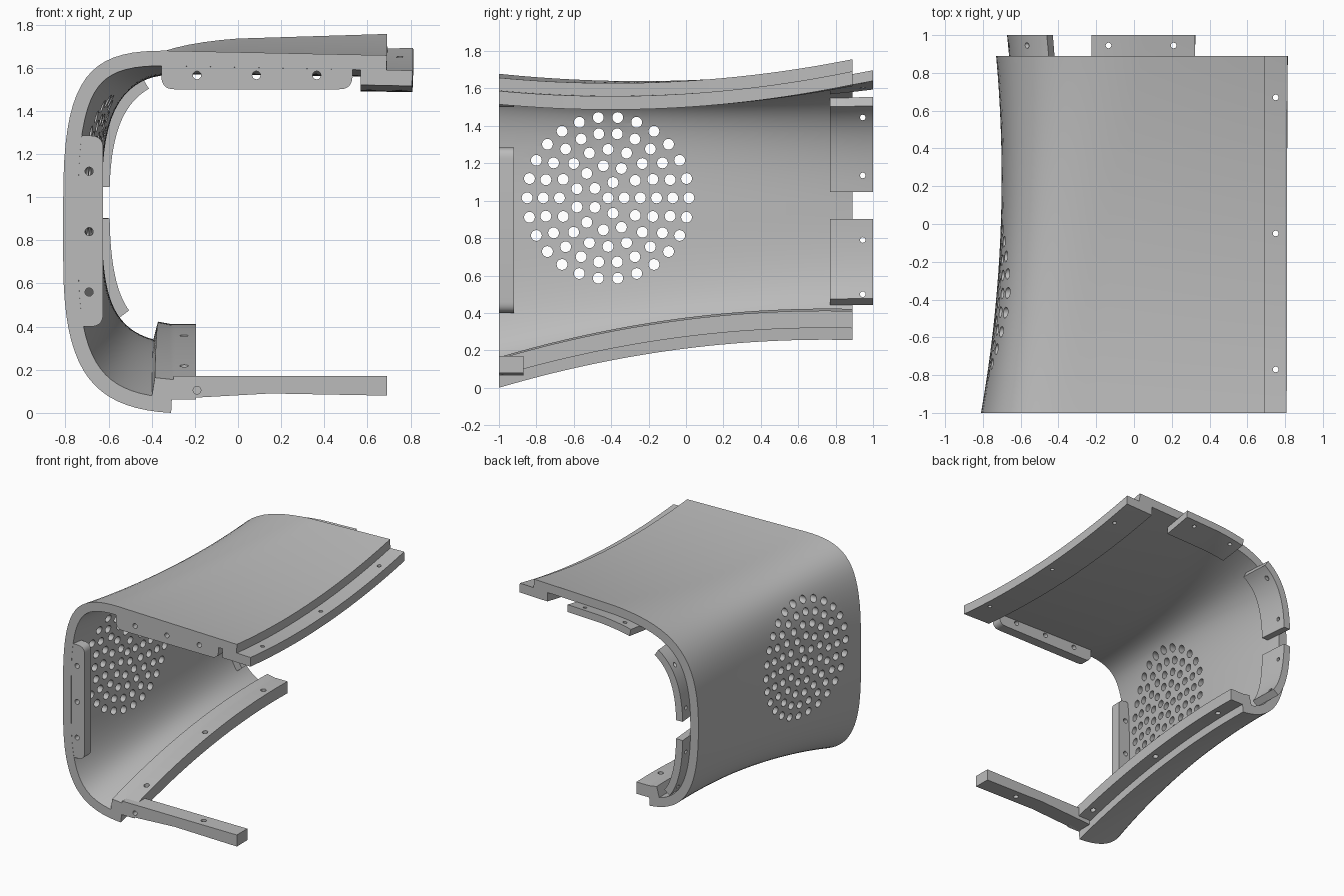
import bpy, bmesh, math
from mathutils import Vector, Matrix

cube = bpy.data.objects.get("Cube")
if cube:
    bpy.data.objects.remove(cube, do_unlink=True)

grey = bpy.data.materials.new("plain_grey")
grey.use_nodes = True
grey.diffuse_color = (0.5, 0.5, 0.5, 1)
grey.node_tree.nodes["Principled BSDF"].inputs["Base Color"].default_value = (0.5, 0.5, 0.5, 1)

# Control points (x, z) of the C-shaped outline at three stations along y:
# top edge, top corner curve, bottom corner curve, bottom edge
STATIONS = (-1.0, 0.0, 0.89)
OUTLINES = [
    [(.81, 1.655), (-.3, 1.678), (-.68, 1.69), (-.81, 1.58), (-.81, 1.0),
     (-.81, .7), (-.81, .2), (-.68, .02), (-.31, 0), (-.195, 0)],
    [(.81, 1.64), (-.15, 1.643), (-.58, 1.655), (-.705, 1.53), (-.705, 1.0),
     (-.705, .85), (-.705, .4), (-.62, .23), (-.31, .21), (-.195, .21)],
    [(.81, 1.76), (0, 1.735), (-.5, 1.70), (-.73, 1.55), (-.73, 1.0),
     (-.73, .95), (-.73, .5), (-.62, .28), (-.31, .255), (-.195, .255)],
]


def outline(y):
    a, b, c = STATIONS
    w = ((y - b) * (y - c) / ((a - b) * (a - c)),
         (y - a) * (y - c) / ((b - a) * (b - c)),
         (y - a) * (y - b) / ((c - a) * (c - b)))
    return [sum((Vector(p) * k for p, k in zip(pts, w)), Vector((0, 0)))
            for pts in zip(*OUTLINES)]


def at(c, u):
    # u: 0-1 top, 1-2 top corner, 2-3 side wall, 3-4 bottom corner, 4-5 bottom
    seg = min(int(u), 4)
    t = u - seg
    s = 1 - t
    if seg in (1, 3):
        p = c[1:5] if seg == 1 else c[5:9]
        return p[0] * s**3 + p[1] * 3 * s * s * t + p[2] * 3 * s * t * t + p[3] * t**3
    p = {0: c[0:2], 2: c[4:6], 4: c[8:10]}[seg]
    return p[0] * s + p[1] * t


def offset_point(c, u, d):
    t = (at(c, min(u + .01, 5)) - at(c, max(u - .01, 0))).normalized()
    return at(c, u) + Vector((-t.y, t.x)) * d


def locate(c, axis, value, lo, hi):
    rising = at(c, hi)[axis] > at(c, lo)[axis]
    for _ in range(30):
        mid = (lo + hi) / 2
        if (at(c, mid)[axis] < value) == rising:
            lo = mid
        else:
            hi = mid
    return lo


def make(name, bm):
    bmesh.ops.recalc_face_normals(bm, faces=bm.faces)
    mesh = bpy.data.meshes.new(name)
    bm.to_mesh(mesh)
    bm.free()
    mesh.materials.append(grey)
    obj = bpy.data.objects.new(name, mesh)
    bpy.context.collection.objects.link(obj)
    return obj


def strip(name, ends, d0, d1, y0, y1, nu, ny):
    """Solid band following the outline between two depths."""
    bm = bmesh.new()
    rings = []
    for j in range(ny + 1):
        y = y0 + (y1 - y0) * j / ny
        c = outline(y)
        u0, u1 = ends(c)
        us = [u0 + (u1 - u0) * i / nu for i in range(nu + 1)]
        pts = [offset_point(c, u, d0) for u in us] + [offset_point(c, u, d1) for u in reversed(us)]
        rings.append([bm.verts.new((p.x, y, p.y)) for p in pts])
    n = len(rings[0])
    for a, b in zip(rings, rings[1:]):
        for i in range(n):
            k = (i + 1) % n
            bm.faces.new((a[i], a[k], b[k], b[i]))
    for r in (rings[0], rings[-1]):
        for i in range(nu):
            bm.faces.new((r[i], r[i + 1], r[n - 2 - i], r[n - 1 - i]))
    return make(name, bm)


def plate(name, corners, y0, y1):
    """Plate in the xz plane; each corner is (x, z, radius)."""
    pts = []
    for i, (x, z, r) in enumerate(corners):
        p = Vector((x, z))
        if not r:
            pts.append(p)
            continue
        a = p + (Vector(corners[i - 1][:2]) - p).normalized() * r
        b = p + (Vector(corners[(i + 1) % len(corners)][:2]) - p).normalized() * r
        for k in range(9):
            t = k / 8
            pts.append(a * (1 - t)**2 + p * 2 * t * (1 - t) + b * t * t)
    bm = bmesh.new()
    face = bm.faces.new([bm.verts.new((p.x, y0, p.y)) for p in pts])
    out = bmesh.ops.extrude_face_region(bm, geom=[face])
    bmesh.ops.translate(bm, verts=[v for v in out["geom"] if isinstance(v, bmesh.types.BMVert)],
                        vec=(0, y1 - y0, 0))
    return make(name, bm)


def drill(obj, centres, axis, radius, depth):
    bm = bmesh.new()
    turn = Vector((0, 0, 1)).rotation_difference(Vector(axis)).to_matrix().to_4x4()
    for c in centres:
        bmesh.ops.create_cone(bm, cap_ends=True, segments=20, radius1=radius, radius2=radius,
                              depth=depth, matrix=Matrix.Translation(c) @ turn)
    cutter = make("hole_cutter", bm)
    cutter.hide_render = True
    mod = obj.modifiers.new("holes", "BOOLEAN")
    mod.operation, mod.solver, mod.object = "DIFFERENCE", "EXACT", cutter
    bpy.context.view_layer.objects.active = obj
    bpy.ops.object.modifier_apply(modifier=mod.name)
    bpy.data.objects.remove(cutter, do_unlink=True)


X, Y, Z = (1, 0, 0), (0, 1, 0), (0, 0, 1)
SCREW = .015
parts = []

# Curved outer shell with the round grille of holes
shell = strip("shell", lambda c: (locate(c, 0, .69, 0, 1), 4), 0, .07, -1, .89, 72, 32)
grille = [(-.7, -.417, 1.015)]
for ring, count in enumerate((5, 11, 16, 22, 26), 1):
    for i in range(count):
        a = math.tau * i / count
        r = .0865 * ring
        grille.append((-.7, -.417 + r * math.cos(a), 1.015 + r * math.sin(a)))
drill(shell, grille, X, .029, .5)
parts.append(shell)

# Stepped lip under the top edge
lip = strip("top_lip", lambda c: (0, locate(c, 0, .57, 0, 1)), .068, .14, -1, .89, 4, 32)
drill(lip, [(.75, y, 1.6) for y in (-.77, -.05, .67)], Z, SCREW, .5)
parts.append(lip)

# Stepped ledge along the bottom edge, and the front arm
ledge = strip("bottom_ledge", lambda c: (locate(c, 0, -.41, 3, 4), 5), .063, .155, -1, .89, 12, 32)
drill(ledge, [(-.25, y, .25) for y in (-.77, -.05, .67)], Z, .02, .6)
parts.append(ledge)
arm = plate("front_arm", [(-.3, .065, 0), (.15, .09, 0), (.69, .08, 0), (.69, .17, 0), (-.3, .17, 0)],
            -1, -.87)
drill(arm, [(.36, -.935, .12)], Z, .02, .3)
for obj in (arm, ledge):
    drill(obj, [(-.19, -1, .105)], Y, .018, .16)
parts.append(arm)

# Front mounting flanges
top_flange = plate("top_flange", [(-.355, 1.62, 0), (-.355, 1.5, .06), (.53, 1.5, .06), (.53, 1.61, 0)],
                   -.999, -.92)
drill(top_flange, [(x, -.96, 1.565) for x in (-.19, .085, .365)], Y, .019, .3)
side_flange = plate("side_flange", [(-.76, .4, 0), (-.625, .4, .06), (-.625, 1.285, .06), (-.76, 1.285, 0)],
                    -.999, -.92)
drill(side_flange, [(-.69, -.96, z) for z in (.56, .84, 1.12)], Y, .019, .3)
parts += [top_flange, side_flange]

# Rear mounting tabs that follow the inside of the shell
upper_tab = strip("upper_side_tab", lambda c: (locate(c, 1, 1.61, 1, 2), locate(c, 1, 1.05, 1, 2)),
                  .068, .125, .77, 1, 16, 6)
drill(upper_tab, [(-.6, .945, z) for z in (1.135, 1.445)], X, SCREW, .5)
lower_tab = strip("lower_side_tab", lambda c: (locate(c, 1, .9, 3, 4), locate(c, 1, .4, 3, 4)),
                  .068, .125, .77, 1, 16, 6)
drill(lower_tab, [(-.6, .945, z) for z in (.5, .79)], X, SCREW, .5)
top_tab = strip("top_tab", lambda c: (locate(c, 0, .32, 0, 1.5), locate(c, 0, -.24, 0, 1.6)),
                .068, .125, .77, 1, 16, 6)
drill(top_tab, [(x, .945, 1.65) for x in (-.135, .21)], Z, SCREW, .4)
parts += [upper_tab, lower_tab, top_tab]

# Smooth curved faces while keeping the edges sharp
bpy.ops.object.select_all(action="DESELECT")
for obj in parts:
    obj.select_set(True)
bpy.context.view_layer.objects.active = shell
bpy.ops.object.shade_smooth_by_angle(angle=math.radians(30))
